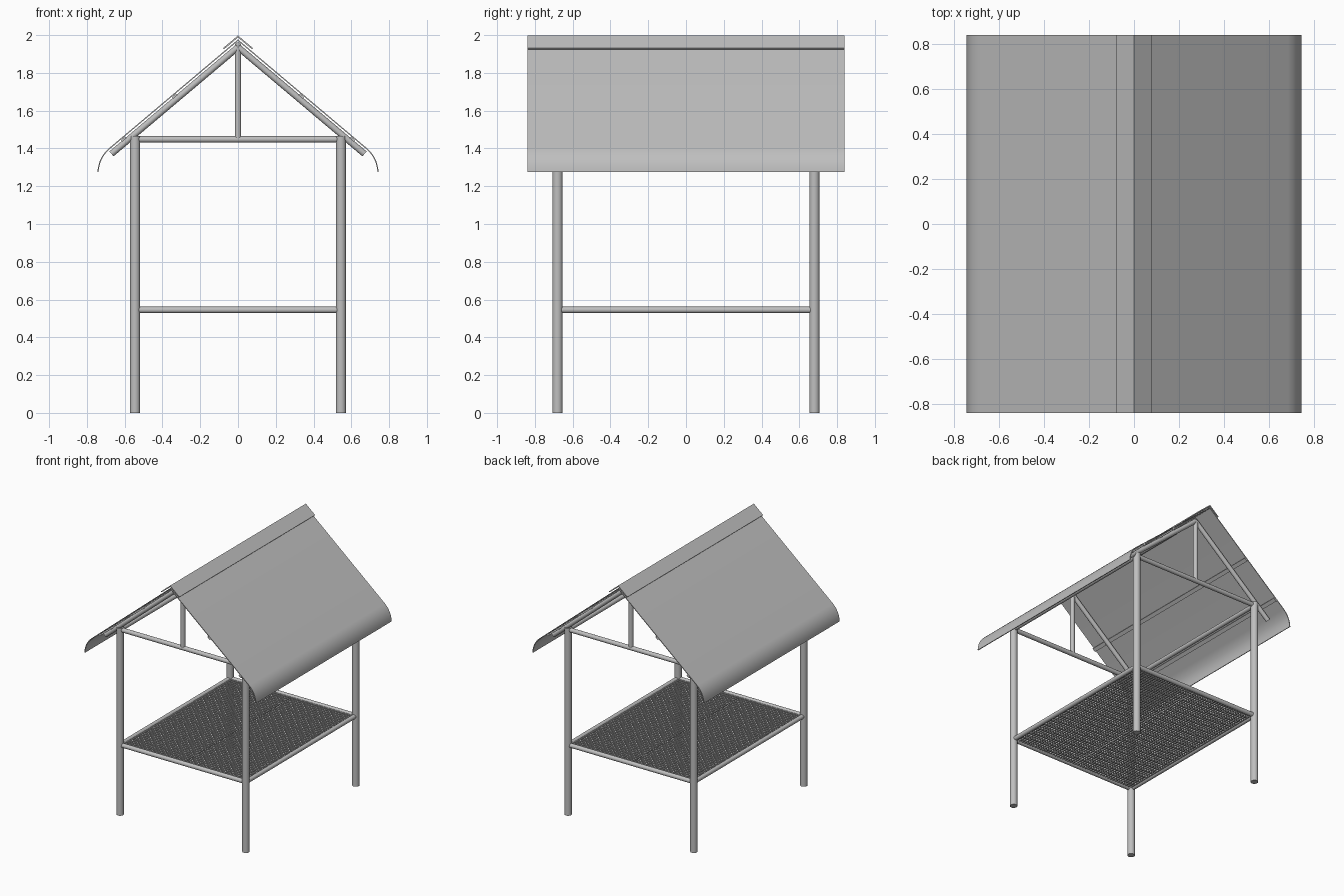
import bpy, bmesh, math
from mathutils import Vector

cube = bpy.data.objects.get("Cube")
if cube:
    bpy.data.objects.remove(cube, do_unlink=True)

steel = bpy.data.materials.new("grey steel")
steel.use_nodes = True
GREY = (0.52, 0.52, 0.52, 1)
steel.diffuse_color = GREY
steel.node_tree.nodes["Principled BSDF"].inputs["Base Color"].default_value = GREY


def finish(name, bm, smooth=True):
    mesh = bpy.data.meshes.new(name)
    bmesh.ops.recalc_face_normals(bm, faces=bm.faces)
    bm.to_mesh(mesh)
    bm.free()
    mesh.materials.append(steel)
    obj = bpy.data.objects.new(name, mesh)
    bpy.context.collection.objects.link(obj)
    if smooth:
        bpy.ops.object.select_all(action='DESELECT')
        obj.select_set(True)
        bpy.context.view_layer.objects.active = obj
        bpy.ops.object.shade_smooth_by_angle(angle=math.radians(35))
    return obj


def tube(name, a, b, radius):
    """Closed round bar from a to b."""
    a, b = Vector(a), Vector(b)
    axis = b - a
    bm = bmesh.new()
    bmesh.ops.create_cone(bm, cap_ends=True, segments=20, radius1=radius,
                          radius2=radius, depth=axis.length)
    bm.transform(axis.to_track_quat('Z', 'Y').to_matrix().to_4x4())
    bmesh.ops.translate(bm, verts=bm.verts, vec=(a + b) / 2)
    return finish(name, bm)


def add_box(bm, lo, hi):
    lo, hi = Vector(lo), Vector(hi)
    made = bmesh.ops.create_cube(bm, size=1)["verts"]
    bmesh.ops.scale(bm, verts=made, vec=hi - lo)
    bmesh.ops.translate(bm, verts=made, vec=(lo + hi) / 2)


def sheet(name, profile, half_length, thickness):
    """Thin plate: an (x, z) outline swept along y, thickened downward."""
    under = []
    for i, p in enumerate(profile):
        before, after = profile[max(i - 1, 0)], profile[min(i + 1, len(profile) - 1)]
        along = (Vector(after) - Vector(before)).normalized()
        normal = Vector((along.y, -along.x))
        under.append(Vector(p) + normal * thickness)
    loop = [Vector(p) for p in profile] + under[::-1]
    bm = bmesh.new()
    ends = [[bm.verts.new((p.x, y, p.y)) for p in loop]
            for y in (-half_length, half_length)]
    n = len(loop)
    for i in range(n):
        j = (i + 1) % n
        bm.faces.new((ends[0][i], ends[0][j], ends[1][j], ends[1][i]))
    for end in ends:
        for i in range(len(profile) - 1):
            bm.faces.new((end[i], end[i + 1], end[n - 2 - i], end[n - 1 - i]))
    return finish(name, bm)


POST_X, POST_Y, POST_R = 0.545, 0.68, 0.027
BAR_R = 0.017
TOP_Z, DECK_Z = 1.448, 0.545
SLOPE = 0.843
SHEET_TOP, RAFTER_TOP = 1.977, 1.936
ROOF_HALF = 0.84

# Posts
for sx, side in ((-1, "right"), (1, "left")):
    for sy, end in ((-1, "front"), (1, "back")):
        tube(f"{end}_{side}_post", (sx * POST_X, sy * POST_Y, 0),
             (sx * POST_X, sy * POST_Y, 1.466), POST_R)

# Rails joining the posts at deck and eaves height
for z, level in ((DECK_Z, "deck"), (TOP_Z, "eaves")):
    for sy, end in ((-1, "front"), (1, "back")):
        tube(f"{end}_{level}_rail", (-POST_X, sy * POST_Y, z),
             (POST_X, sy * POST_Y, z), BAR_R)
    for sx, side in ((-1, "right"), (1, "left")):
        tube(f"{side}_{level}_rail", (sx * POST_X, -POST_Y, z),
             (sx * POST_X, POST_Y, z), BAR_R)

# Gable frames: king post and two rafters at each end
for sy, end in ((-1, "front"), (1, "back")):
    y = sy * POST_Y
    tube(f"{end}_king_post", (0, y, TOP_Z), (0, y, RAFTER_TOP), BAR_R)
    for sx, side in ((-1, "right"), (1, "left")):
        tube(f"{end}_{side}_rafter", (0, y, RAFTER_TOP),
             (sx * 0.67, y, RAFTER_TOP - 0.67 * SLOPE), BAR_R)
tube("ridge_beam", (0, -POST_Y, 1.945), (0, POST_Y, 1.945), BAR_R)

# Roof sheets with a rolled eave
bend, knee, tip = Vector((0.685, SHEET_TOP - 0.685 * SLOPE)), Vector((0.74, 1.35)), Vector((0.744, 1.275))
eave = []
for i in range(9):
    t = i / 8
    eave.append(bend * (1 - t) ** 2 + knee * 2 * t * (1 - t) + tip * t ** 2)
profile = [Vector((0, SHEET_TOP))] + eave
for sx, side in ((-1, "right"), (1, "left")):
    points = [(sx * p.x, p.y) for p in profile]
    sheet(f"{side}_roof_sheet", points, ROOF_HALF, 0.006 * sx)

    # Battens between sheet and rafters
    for x, place in ((0.34, "upper"), (0.61, "lower")):
        strip = [(sx * (x + d), SHEET_TOP - 0.009 - (x + d) * SLOPE)
                 for d in (-0.011, 0.011)]
        sheet(f"{side}_{place}_batten", strip, ROOF_HALF, 0.012 * sx)

    # Ridge cap wing
    cap = [(0, 1.998), (sx * 0.08, 1.998 - 0.08 * SLOPE)]
    sheet(f"{side}_ridge_cap", cap, ROOF_HALF, 0.008 * sx)

# Woven deck: two panels of crossed wires with a narrow gap between them
PITCH, HALF_WIRE = 0.024, 0.0045
INNER_X, INNER_Y, GAP = 0.53, 0.665, 0.006
for sx, side in ((-1, "right"), (1, "left")):
    bm = bmesh.new()
    x0, x1 = sorted((sx * GAP, sx * INNER_X))
    columns = round((x1 - x0) / PITCH)
    rows = round(2 * INNER_Y / PITCH)
    for i in range(columns + 1):
        x = x0 + HALF_WIRE + (x1 - x0 - 2 * HALF_WIRE) * i / columns
        add_box(bm, (x - HALF_WIRE, -INNER_Y, DECK_Z - 0.006),
                (x + HALF_WIRE, INNER_Y, DECK_Z + 0.001))
    for i in range(rows + 1):
        y = -INNER_Y + 2 * INNER_Y * i / rows
        add_box(bm, (x0, y - HALF_WIRE, DECK_Z - 0.001),
                (x1, y + HALF_WIRE, DECK_Z + 0.006))
    finish(f"{side}_mesh_deck", bm, smooth=False)
